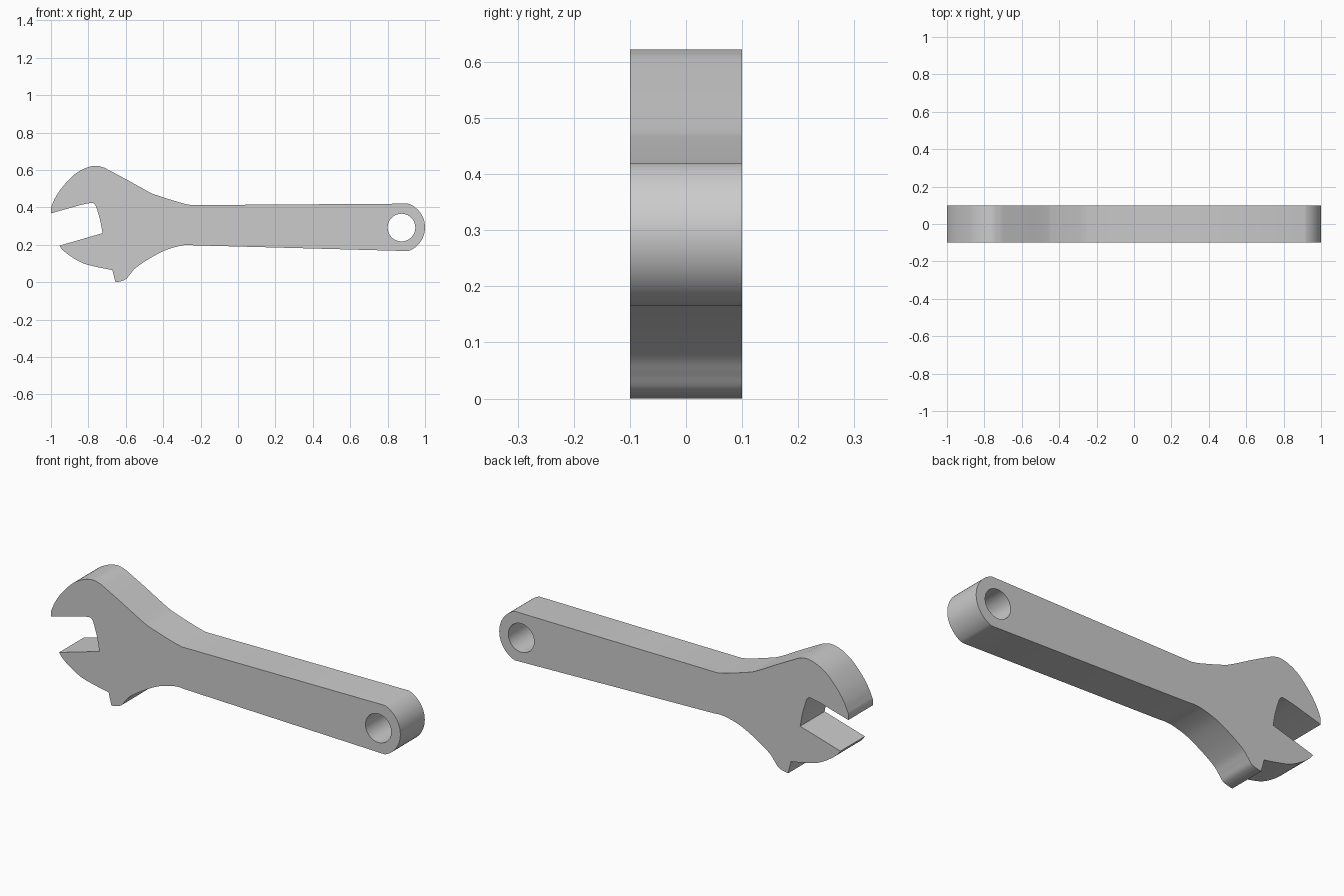
import bpy, math
from mathutils import Vector

if "Cube" in bpy.data.objects:
    bpy.data.objects.remove(bpy.data.objects["Cube"])


def smooth_run(pts, steps=6):
    """Catmull-Rom curve through pts, without the last point."""
    p = [Vector(q) for q in pts]
    p = [2 * p[0] - p[1]] + p + [2 * p[-1] - p[-2]]
    out = []
    for i in range(1, len(p) - 2):
        a, b, c, d = p[i - 1:i + 3]
        for k in range(steps):
            t = k / steps
            out.append(0.5 * (2 * b + (c - a) * t + (2 * a - 5 * b + 4 * c - d) * t * t
                              + (3 * b - a - 3 * c + d) * t ** 3))
    return out


def arc(cx, cz, r, a0, a1, n):
    return [Vector((cx + r * math.cos(a0 + (a1 - a0) * i / n),
                    cz + r * math.sin(a0 + (a1 - a0) * i / n))) for i in range(n + 1)]


# Outline, clockwise from the upper jaw tip: jaw back and shoulder
outline = [Vector((-1.0, 0.368))]
outline += smooth_run([(-1.0, 0.40), (-0.975, 0.455), (-0.935, 0.513), (-0.873, 0.577), (-0.81, 0.612),
                       (-0.758, 0.622), (-0.715, 0.612)])
outline += smooth_run([(-0.715, 0.612), (-0.60, 0.551), (-0.475, 0.482), (-0.42, 0.460),
                       (-0.30, 0.423), (-0.25, 0.412)])
outline += [Vector((-0.25, 0.412)), Vector((0.20, 0.415))]
# Rounded handle end
a = math.radians(70)
outline += arc(0.865, 0.293, 0.135, a, -a, 24)
# Underside of the handle and neck, down to the spur
outline += smooth_run([(-0.235, 0.197), (-0.27, 0.199), (-0.315, 0.193), (-0.39, 0.170),
                       (-0.475, 0.125), (-0.545, 0.078), (-0.575, 0.045), (-0.597, 0.018),
                       (-0.622, 0.006), (-0.655, 0.0)])
outline += [Vector((-0.655, 0.0)), Vector((-0.671, 0.063))]
# Lower jaw and mouth
outline += smooth_run([(-0.673, 0.065), (-0.735, 0.077), (-0.82, 0.098), (-0.885, 0.132),
                       (-0.935, 0.170), (-0.955, 0.195)])
outline += [Vector((-0.955, 0.195)), Vector((-0.724, 0.262))]
outline += smooth_run([(-0.724, 0.262), (-0.738, 0.335), (-0.757, 0.398), (-0.766, 0.416),
                       (-0.783, 0.424), (-0.84, 0.413)])
outline += [Vector((-0.84, 0.413))]

hole = arc(0.874, 0.292, 0.074, 0, 2 * math.pi, 40)[:-1]

# Wrench body: filled profile with a hanging hole, extruded in depth
curve = bpy.data.curves.new("wrench", 'CURVE')
curve.dimensions = '2D'
curve.fill_mode = 'BOTH'
curve.extrude = 0.1
for loop in (outline, hole):
    clean = [q for i, q in enumerate(loop) if (q - loop[i - 1]).length > 1e-4]
    spline = curve.splines.new('POLY')
    spline.points.add(len(clean) - 1)
    for pt, q in zip(spline.points, clean):
        pt.co = (q.x, q.y, 0, 1)
    spline.use_cyclic_u = True

wrench = bpy.data.objects.new("wrench", curve)
bpy.context.collection.objects.link(wrench)
wrench.rotation_euler.x = math.pi / 2
bpy.context.view_layer.objects.active = wrench
wrench.select_set(True)
bpy.ops.object.convert(target='MESH')

# Weld the caps to the rim and shade
bpy.ops.object.mode_set(mode='EDIT')
bpy.ops.mesh.select_all(action='SELECT')
bpy.ops.mesh.remove_doubles(threshold=0.0002)
bpy.ops.mesh.normals_make_consistent(inside=False)
bpy.ops.object.mode_set(mode='OBJECT')
bpy.ops.object.shade_smooth_by_angle(angle=math.radians(30))
